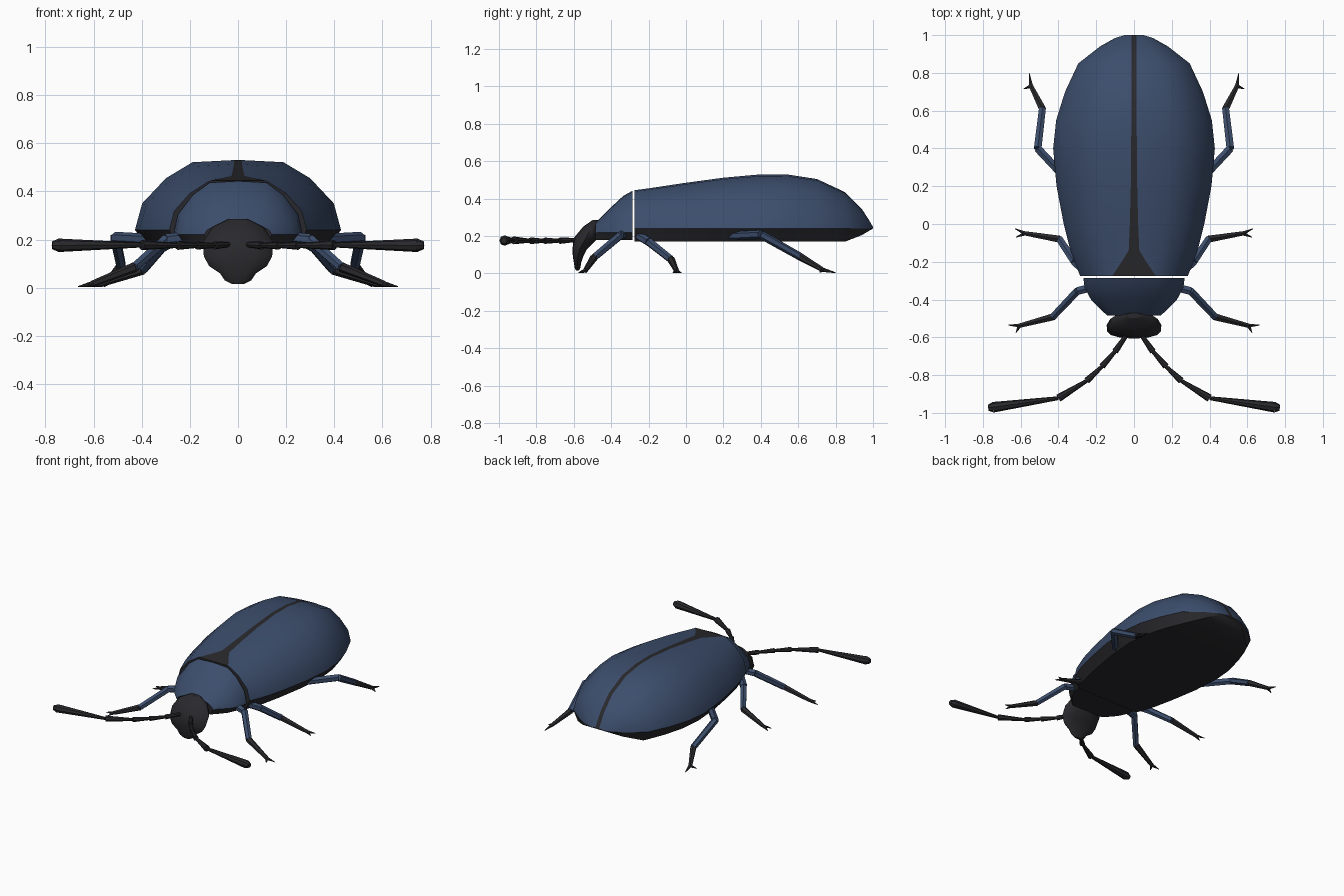
import bpy, bmesh, math
from mathutils import Vector, Matrix

if "Cube" in bpy.data.objects:
    bpy.data.objects.remove(bpy.data.objects["Cube"])


def material(name, rgb):
    m = bpy.data.materials.new(name)
    m.diffuse_color = (*rgb, 1)
    m.use_nodes = True
    m.node_tree.nodes["Principled BSDF"].inputs["Base Color"].default_value = m.diffuse_color
    return m


BLUE = material("blue_shell", (0.045, 0.075, 0.15))
DARK = material("dark_shell", (0.022, 0.022, 0.026))


def finish(bm, name, mat, mirror=False):
    bmesh.ops.recalc_face_normals(bm, faces=bm.faces[:])
    mesh = bpy.data.meshes.new(name)
    bm.to_mesh(mesh)
    bm.free()
    mesh.materials.append(mat)
    ob = bpy.data.objects.new(name, mesh)
    bpy.context.collection.objects.link(ob)
    if mirror:
        ob.modifiers.new("Mirror", 'MIRROR')
    return ob


def loft(name, rings, mat, closed=False, caps=(), mirror=False):
    bm = bmesh.new()
    vs = [[bm.verts.new(p) for p in ring] for ring in rings]
    n = len(rings[0])
    for a, b in zip(vs, vs[1:]):
        for i in range(n if closed else n - 1):
            j = (i + 1) % n
            bm.faces.new((a[i], a[j], b[j], b[i]))
    for cap in caps:
        bm.faces.new([bm.verts.new(p) for p in cap])
    return finish(bm, name, mat, mirror)


def cones(name, segments, mat, sides=6):
    bm = bmesh.new()
    for p, q, r1, r2 in segments:
        p, q = Vector(p), Vector(q)
        d = q - p
        mtx = Matrix.Translation((p + q) / 2) @ d.to_track_quat('Z', 'Y').to_matrix().to_4x4()
        bmesh.ops.create_cone(bm, cap_ends=True, segments=sides, radius1=r1,
                              radius2=r2, depth=d.length, matrix=mtx)
    return finish(bm, name, mat, True)


def body_part(top_name, under_name, rows, base):
    """Rows: y, half width, top z, bottom z, half width of the middle stripe."""
    profile = [(1, 0), (0.93, 0.38), (0.70, 0.74), (0.44, 0.97)]
    tops, unders = [], []
    for y, w, top, bottom, s in rows:
        ring = [(w * u, y, base + (top - base) * v) for u, v in profile]
        tops.append(ring + [(s, y, top)])
        unders.append([(-w, y, base), (-w * 0.88, y, bottom),
                       (w * 0.88, y, bottom), (w, y, base)])
    caps = []
    for k in (0, -1):
        left = [(-x, y, z) for x, y, z in reversed(tops[k][1:])]
        caps.append(unders[k] + tops[k][1:] + left)
    loft(top_name, tops, BLUE, mirror=True)
    loft(under_name, unders, DARK, caps=caps)


# Wing cases and belly
body = [(-0.275, 0.285, 0.445, 0.17, 0.115), (-0.20, 0.315, 0.455, 0.17, 0.065),
        (-0.14, 0.337, 0.464, 0.17, 0.028), (0.0, 0.372, 0.485, 0.17, 0.022),
        (0.2, 0.41, 0.512, 0.17, 0.017), (0.4, 0.428, 0.53, 0.17, 0.015),
        (0.55, 0.412, 0.528, 0.17, 0.014), (0.7, 0.365, 0.505, 0.17, 0.014),
        (0.85, 0.295, 0.435, 0.17, 0.014), (0.94, 0.18, 0.345, 0.205, 0.014),
        (0.985, 0.10, 0.275, 0.232, 0.014), (1.0, 0.05, 0.248, 0.24, 0.014)]
body_part("wing_cases", "belly", body, 0.24)

# Dark seam with the triangular plate at its front
loft("wing_seam", [[(-s, y, t), (s, y, t)] for y, w, t, b, s in body], DARK)

# Thorax shield
body_part("thorax_shield", "thorax_underside",
          [(-0.285, 0.268, 0.443, 0.18, 0), (-0.335, 0.262, 0.415, 0.18, 0),
           (-0.40, 0.228, 0.355, 0.18, 0), (-0.455, 0.175, 0.30, 0.18, 0),
           (-0.485, 0.14, 0.268, 0.18, 0)], 0.22)

# Head, lofted downwards: z, half width, front y, back y
head = []
for z, w, f, b in [(0.285, 0.04, -0.50, -0.47), (0.25, 0.11, -0.55, -0.46),
                   (0.19, 0.145, -0.60, -0.47), (0.13, 0.142, -0.607, -0.53),
                   (0.09, 0.12, -0.605, -0.55), (0.06, 0.075, -0.60, -0.56),
                   (0.03, 0.055, -0.595, -0.565), (0.015, 0.025, -0.588, -0.572)]:
    head.append([(w * math.cos(a), (f + b) / 2 + (b - f) / 2 * math.sin(a), z)
                 for a in [math.tau * i / 12 for i in range(12)]])
loft("head", head, DARK, closed=True, caps=(head[0], head[-1]))

# Antennae: flared segments ending in a long club
path = [(0.03, -0.575, 0.18), (0.10, -0.675, 0.175), (0.17, -0.755, 0.175),
        (0.25, -0.83, 0.175), (0.40, -0.922, 0.177), (0.745, -0.97, 0.176)]
flare = [0.017, 0.017, 0.018, 0.021, 0.028]
segs = [(a, b, 0.010, r) for a, b, r in zip(path, path[1:], flare)]
segs.append((path[-1], (0.772, -0.973, 0.176), 0.028, 0.016))
cones("antennae", segs, DARK, 8)

# Legs: root, knee, ankle, foot, then two claw tips
legs = {
    "front": [(0.20, -0.33, 0.21), (0.30, -0.355, 0.20), (0.43, -0.492, 0.085),
              (0.605, -0.538, 0.016), (0.665, -0.535, 0.004), (0.625, -0.575, 0.004)],
    "middle": [(0.26, -0.25, 0.20), (0.315, -0.20, 0.17), (0.395, -0.08, 0.075),
               (0.575, -0.05, 0.014), (0.63, -0.025, 0.004), (0.625, -0.07, 0.004)],
    "hind": [(0.36, 0.24, 0.20), (0.51, 0.40, 0.208), (0.485, 0.61, 0.09),
             (0.545, 0.73, 0.02), (0.555, 0.80, 0.004), (0.585, 0.715, 0.006)],
}
for name, (root, knee, ankle, foot, claw_a, claw_b) in legs.items():
    cones(name + "_legs", [(root, knee, 0.024, 0.024), (knee, ankle, 0.023, 0.021)], BLUE)
    cones(name + "_feet", [(ankle, foot, 0.021, 0.013), (foot, claw_a, 0.012, 0.002),
                           (foot, claw_b, 0.012, 0.002)], DARK)

# Smooth shading with sharp edges kept
for ob in bpy.context.scene.objects:
    ob.select_set(True)
    bpy.context.view_layer.objects.active = ob
bpy.ops.object.shade_smooth_by_angle(angle=math.radians(40))
